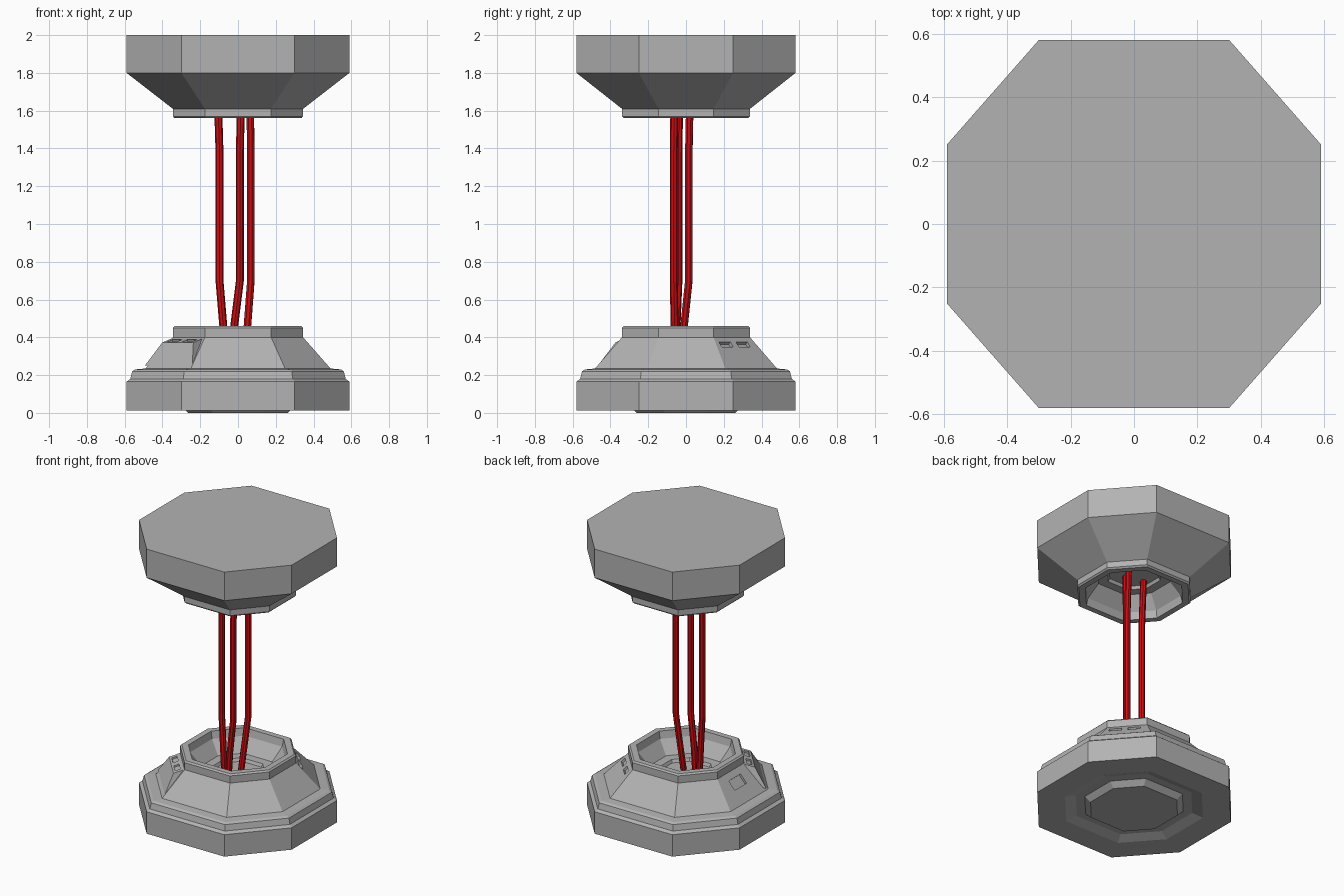
import bpy, bmesh
from mathutils import Vector, Matrix

cube = bpy.data.objects.get("Cube")
if cube:
    bpy.data.objects.remove(cube, do_unlink=True)


def material(name, rgb):
    m = bpy.data.materials.new(name)
    m.use_nodes = True
    m.diffuse_color = (*rgb, 1)
    m.node_tree.nodes["Principled BSDF"].inputs["Base Color"].default_value = (*rgb, 1)
    return m


GREY = material("grey metal", (0.45, 0.45, 0.45))
RED = material("red cable", (0.60, 0.004, 0.006))

# Unit octagon, scaled by the half width along x
HALF = 0.59
OCTAGON = [Vector((x * sx / HALF, y * sy / HALF))
           for sx, sy, pair in ((1, 1, ((.59, .25), (.30, .58))), (-1, 1, ((.30, .58), (.59, .25))),
                                (-1, -1, ((.59, .25), (.30, .58))), (1, -1, ((.30, .58), (.59, .25))))
           for x, y in pair]


def make_object(name, bm, mat):
    bmesh.ops.recalc_face_normals(bm, faces=bm.faces)
    mesh = bpy.data.meshes.new(name)
    bm.to_mesh(mesh)
    bm.free()
    mesh.materials.append(mat)
    obj = bpy.data.objects.new(name, mesh)
    bpy.context.collection.objects.link(obj)
    return obj


def loft(name, profile):
    """Closed octagonal body through (half width, height) pairs."""
    bm = bmesh.new()
    rings = [[bm.verts.new((p.x * r, p.y * r, z)) for p in OCTAGON] for r, z in profile]
    for a, b in zip(rings, rings[1:]):
        for i in range(8):
            j = (i + 1) % 8
            bm.faces.new((a[i], a[j], b[j], b[i]))
    bm.faces.new(rings[0])
    bm.faces.new(rings[-1])
    return make_object(name, bm, GREY)


def wall_frame(direction):
    """Axes with x along the wall, y outwards and z up."""
    n = Vector(direction).normalized()
    t = Vector((-n.y, n.x, 0))
    return Matrix((t, n, (0, 0, 1))).transposed().to_4x4()


def prism(name, frame, sections):
    """Solid through sections of (out, height, half width at that point)."""
    bm = bmesh.new()
    sides = [[bm.verts.new(frame @ Vector((s * w, out, z))) for out, z, w in sections]
             for s in (-1, 1)]
    n = len(sections)
    for i in range(n):
        j = (i + 1) % n
        bm.faces.new((sides[0][i], sides[0][j], sides[1][j], sides[1][i]))
    for side in sides:
        bm.faces.new(side)
    return make_object(name, bm, GREY)


def cut_box(target, frame, centre, size, tilt):
    """Cut a shallow tilted box recess into a body."""
    bm = bmesh.new()
    place = frame @ Matrix.Translation(centre) @ Matrix.Rotation(tilt, 4, 'X')
    bmesh.ops.create_cube(bm, size=1, matrix=place @ Matrix.Diagonal((*size, 1)))
    cutter = make_object("recess_cutter", bm, GREY)
    mod = target.modifiers.new("recess", 'BOOLEAN')
    mod.object, mod.solver = cutter, 'EXACT'
    bpy.context.view_layer.objects.active = target
    bpy.ops.object.modifier_apply(modifier=mod.name)
    bpy.data.objects.remove(cutter, do_unlink=True)


# Base with stepped skirt, hollow socket and recessed underside
SOCKET = [(.345, .41), (.345, .45), (.335, .46), (.295, .46), (.285, .41),
          (.22, .32), (.16, .32), (.15, .30)]
base = loft("base", [(.265, 0), (.30, 0.035), (.355, .035), (.42, .012), (.59, .012),
                     (.59, .165), (.57, .18), (.56, .22), (.545, .23), (.49, .235),
                     (.345, .40)] + SOCKET)

# Top block with a matching socket facing down
loft("top_block", [(.59, 2), (.59, 1.8), (.345, 1.61)] +
     [(r, 2.02 - z) for r, z in SOCKET])

# Raised corner housing and vents
front_frame = wall_frame((-.75, -.66, 0))
back_frame = wall_frame((.75, .66, 0))
housing = prism("corner_housing", front_frame,
                [(.49, .25, .19), (.425, .372, .125), (.355, .395, .125), (.40, .25, .16)])
for s in (-1, 1):
    cut_box(housing, front_frame, (s * .06, .395, .382), (.075, .035, .024), -.32)
    cut_box(base, back_frame, (s * .06, .388, .36), (.08, .035, .03), -.8)

# Side hatch
side_frame = wall_frame((-1, 0, 0))
cut_box(base, side_frame, (0, .40, .338), (.13, .07, .03), -.85)

# Cables running between the two sockets
CABLES = {
    "left_cable": [(.04, -.03, .30), (.05, -.01, .46), (.068, .015, .70), (.068, .015, 1.38), (.063, .022, 1.72)],
    "middle_cable": [(-.03, -.06, .30), (-.02, -.06, .46), (.01, -.065, .70), (.01, -.065, 1.38), (.017, -.06, 1.72)],
    "right_cable": [(-.07, -.05, .30), (-.078, -.05, .46), (-.098, -.04, .70), (-.098, -.04, 1.38), (-.108, -.035, 1.72)],
}
for name, points in CABLES.items():
    curve = bpy.data.curves.new(name, 'CURVE')
    curve.dimensions = '3D'
    curve.bevel_depth = .021
    curve.bevel_resolution = 2
    curve.use_fill_caps = True
    spline = curve.splines.new('POLY')
    spline.points.add(len(points) - 1)
    for p, co in zip(spline.points, points):
        p.co = (*co, 1)
    spline.use_smooth = False
    curve.materials.append(RED)
    bpy.context.collection.objects.link(bpy.data.objects.new(name, curve))
